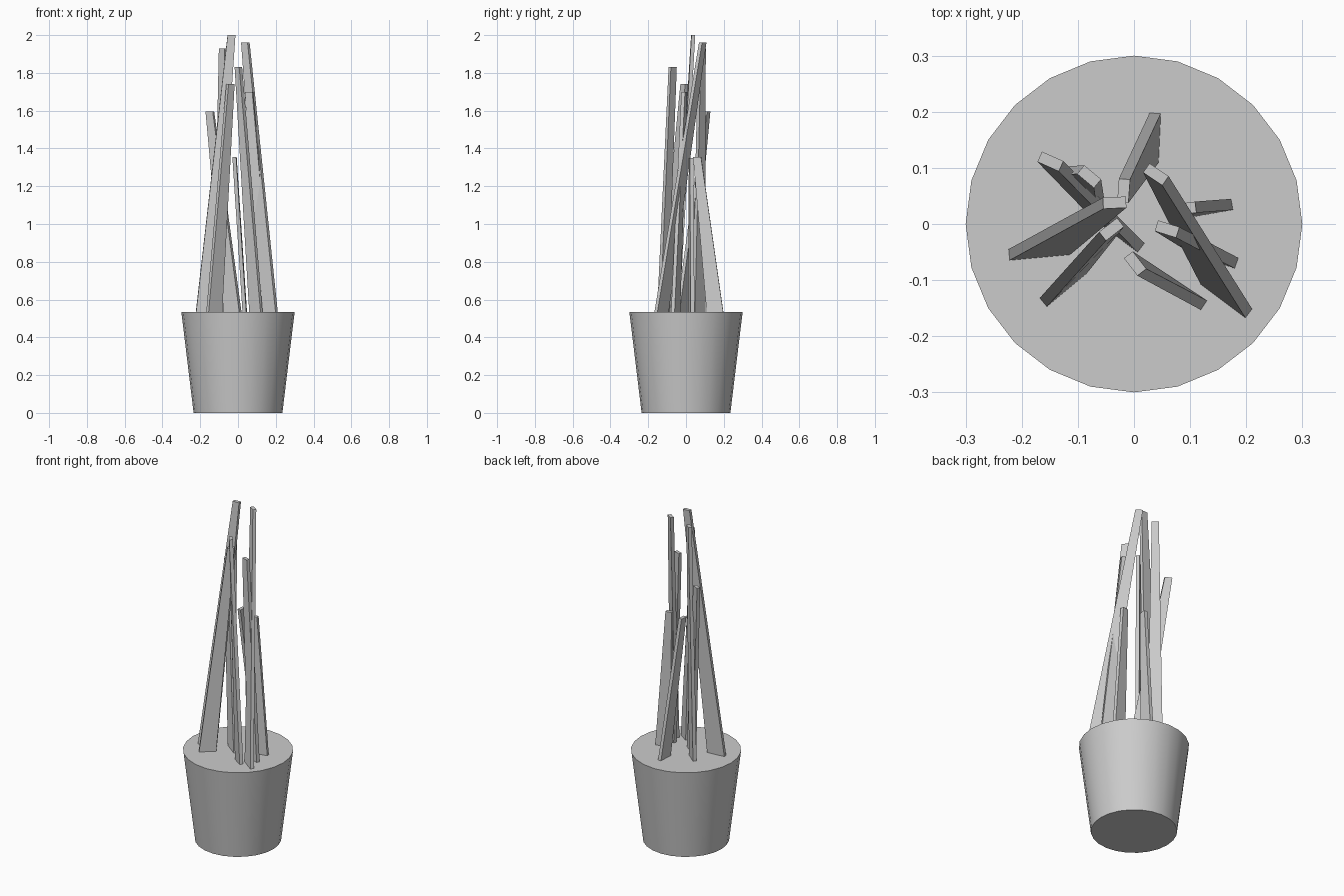
import bpy, bmesh, math
from mathutils import Vector

if "Cube" in bpy.data.objects:
    bpy.data.objects.remove(bpy.data.objects["Cube"])

grey = bpy.data.materials.new("plain grey")
grey.diffuse_color = (0.6, 0.6, 0.6, 1)
grey.use_nodes = True
grey.node_tree.nodes["Principled BSDF"].inputs["Base Color"].default_value = grey.diffuse_color

POT_TOP = 0.535
THICK = 0.02


def finish(obj):
    obj.data.materials.append(grey)
    bpy.ops.object.select_all(action='DESELECT')
    obj.select_set(True)
    bpy.context.view_layer.objects.active = obj
    bpy.ops.object.shade_smooth_by_angle(angle=math.radians(30))


# Tapered planter pot
bpy.ops.mesh.primitive_cone_add(vertices=24, radius1=0.235, radius2=0.30,
                                depth=POT_TOP, location=(0, 0, POT_TOP / 2))
pot = bpy.context.object
pot.name = "pot"
finish(pot)


def section(bm, a, b, z):
    """Four corners of a thin slab running from a to b at height z."""
    a, b = Vector(a), Vector(b)
    d = (b - a).normalized()
    n = Vector((-d.y, d.x)) * THICK / 2
    return [bm.verts.new((p.x, p.y, z)) for p in (a + n, a - n, b - n, b + n)]


def leaf(name, base_a, base_b, tip_a, tip_b, top):
    bm = bmesh.new()
    lo = section(bm, base_a, base_b, POT_TOP - 0.005)
    hi = section(bm, tip_a, tip_b, top)
    bm.faces.new(lo)
    bm.faces.new(hi)
    for i in range(4):
        j = (i + 1) % 4
        bm.faces.new((lo[i], lo[j], hi[j], hi[i]))
    bmesh.ops.recalc_face_normals(bm, faces=bm.faces)
    mesh = bpy.data.meshes.new(name)
    bm.to_mesh(mesh)
    bm.free()
    obj = bpy.data.objects.new(name, mesh)
    bpy.context.collection.objects.link(obj)
    finish(obj)


# Leaning blades: outer base, inner base, outer tip, inner tip, tip height
leaves = [
    ((-0.223, -0.055), (-0.115, -0.045), (-0.055, 0.037), (-0.014, 0.039), 2.0),
    ((0.205, -0.16), (0.125, -0.10), (0.056, 0.077), (0.022, 0.10), 1.96),
    ((0.183, -0.07), (0.10, -0.04), (0.078, -0.015), (0.04, -0.003), 1.70),
    ((0.125, -0.145), (0.065, -0.105), (0.014, -0.086), (-0.01, -0.055), 1.83),
    ((-0.162, -0.14), (-0.09, -0.08), (-0.056, -0.022), (-0.024, 0.003), 1.74),
    ((-0.125, 0.095), (-0.06, 0.04), (-0.095, 0.097), (-0.065, 0.072), 1.93),
    ((-0.07, 0.02), (0.013, -0.043), (-0.168, 0.12), (-0.13, 0.103), 1.595),
    ((0.038, 0.198), (0.034, 0.11), (-0.017, 0.08), (-0.02, 0.038), 1.355),
    ((0.175, 0.035), (0.09, 0.02), (0.11, 0.03), (0.072, 0.025), 1.35),
]
for k, spec in enumerate(leaves):
    leaf(f"leaf_{k + 1}", *spec)
